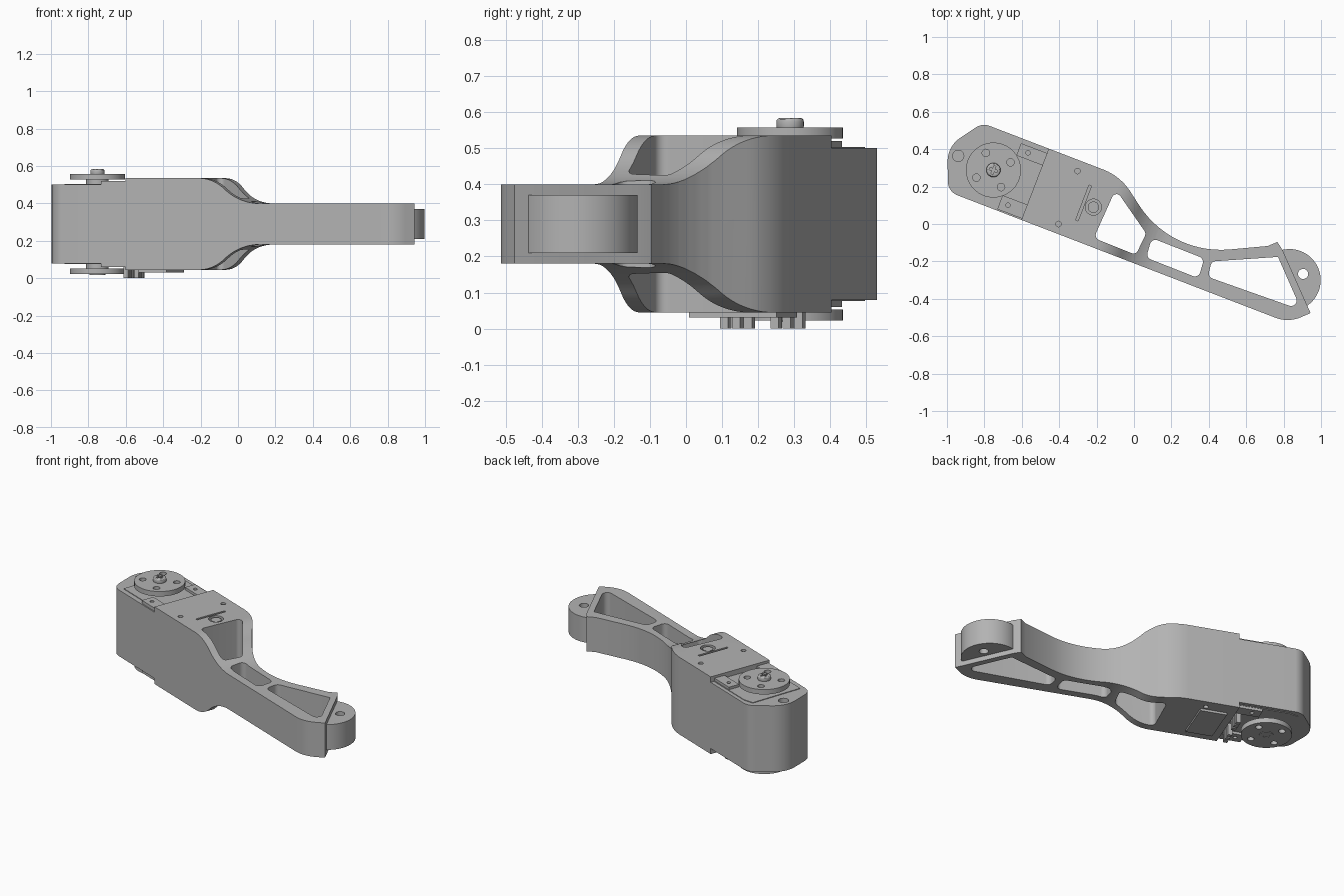
import bpy, bmesh, math
from mathutils import Vector

cube = bpy.data.objects.get("Cube")
if cube:
    bpy.data.objects.remove(cube, do_unlink=True)

TILT = math.radians(-21)   # arm axis relative to x
MID = 0.29                 # mirror height of the whole arm

grey = bpy.data.materials.new("plain grey")
grey.use_nodes = True
COLOUR = (0.45, 0.45, 0.45, 1)
grey.diffuse_color = COLOUR
grey.node_tree.nodes["Principled BSDF"].inputs["Base Color"].default_value = COLOUR


def local(x, y):
    """Turn a plan position into arm coordinates."""
    c, s = math.cos(TILT), math.sin(TILT)
    return x * c + y * s, y * c - x * s


def fillet(corners, steps=10):
    """Round each corner (x, y, radius) of a closed polygon."""
    out = []
    for i, c in enumerate(corners):
        p = Vector(c[:2])
        r = c[2] if len(c) > 2 else 0
        if not r:
            out.append(p)
            continue
        a = (Vector(corners[i - 1][:2]) - p).normalized()
        b = (Vector(corners[(i + 1) % len(corners)][:2]) - p).normalized()
        half = a.angle(b) / 2
        centre = p + (a + b).normalized() * (r / math.sin(half))
        start = p + a * (r / math.tan(half)) - centre
        sweep = math.pi - 2 * half
        if a.x * b.y - a.y * b.x > 0:
            sweep = -sweep
        for k in range(steps + 1):
            t = sweep * k / steps
            out.append(centre + Vector((start.x * math.cos(t) - start.y * math.sin(t),
                                        start.x * math.sin(t) + start.y * math.cos(t))))
    return out


def prism(name, pts, lo, hi, side=False):
    """Extrude a polygon along z, or a (u, z) profile across the arm."""
    bm = bmesh.new()
    base = [bm.verts.new((p[0], lo, p[1]) if side else (p[0], p[1], lo)) for p in pts]
    face = bm.faces.new(base)
    ext = bmesh.ops.extrude_face_region(bm, geom=[face])
    move = (0, hi - lo, 0) if side else (0, 0, hi - lo)
    bmesh.ops.translate(bm, vec=move, verts=[g for g in ext["geom"] if isinstance(g, bmesh.types.BMVert)])
    bmesh.ops.recalc_face_normals(bm, faces=bm.faces)
    mesh = bpy.data.meshes.new(name)
    bm.to_mesh(mesh)
    bm.free()
    mesh.materials.append(grey)
    ob = bpy.data.objects.new(name, mesh)
    bpy.context.collection.objects.link(ob)
    return ob


def circle(u, v, r, n=32):
    return [(u + r * math.cos(2 * math.pi * k / n), v + r * math.sin(2 * math.pi * k / n)) for k in range(n)]


def box(u, v, w, d):
    return [(u - w / 2, v - d / 2), (u + w / 2, v - d / 2), (u + w / 2, v + d / 2), (u - w / 2, v + d / 2)]


def boolean(ob, cutter, operation="DIFFERENCE"):
    mod = ob.modifiers.new("cut", "BOOLEAN")
    mod.operation, mod.object, mod.solver = operation, cutter, "EXACT"
    bpy.context.view_layer.objects.active = ob
    bpy.ops.object.modifier_apply(modifier=mod.name)
    bpy.data.objects.remove(cutter, do_unlink=True)


def finish(ob):
    ob.rotation_euler.z = TILT
    bpy.ops.object.select_all(action="DESELECT")
    ob.select_set(True)
    bpy.context.view_layer.objects.active = ob
    bpy.ops.object.shade_smooth_by_angle(angle=math.radians(30))


# Arm body: plan outline trimmed by the side profile
plan = [(-0.99, -0.195, 0.08), (0.96, -0.197, 0.18), (1.052, -0.106), (0.791, 0.155), (0.75, 0.185),
        (0.709, 0.146), (0.244, -0.0825, 0.52), (-0.16, 0.213, 0.3), (-0.95, 0.213, 0.08), (-1.08, 0.03, 0.15)]
upper = [(-1.3, 0.5), (-0.57, 0.5), (-0.57, 0.535), (-0.069, 0.535, 0.21), (0.0835, 0.4, 0.3), (1.3, 0.4)]
lower = [(c[0], 2 * MID - c[1], *c[2:]) for c in reversed(upper)]
body = prism("arm_body", fillet(plan, 14), -0.1, 0.7)
boolean(body, prism("side_profile", fillet(upper + lower), -0.5, 0.5, side=True), "INTERSECT")

# Lightening windows through the arm
windows = [
    [(-0.098, 0.185, 0.025), (0.065, -0.05, 0.03), (0.01, -0.165, 0.025), (-0.215, -0.075, 0.03)],
    [(0.095, -0.075, 0.03), (0.375, -0.185, 0.03), (0.345, -0.29, 0.03), (0.065, -0.18, 0.03)],
    [(0.415, -0.2, 0.03), (0.77, -0.176, 0.008), (0.895, -0.46, 0.03), (0.395, -0.283, 0.03)],
]
for w in windows:
    boolean(body, prism("window", fillet([(*local(c[0], c[1]), c[2]) for c in w]), -0.2, 0.8))

# Screw holes, end recess, slot and round pocket in the top; screw holes below
holes = [(*local(-0.302, 0.283), 0.015), (*local(-0.404, 0), 0.015)]
for u, v, r in holes:
    boolean(body, prism("screw_hole", circle(u, v, r, 16), 0.48, 0.6))
    boolean(body, prism("screw_hole", circle(u, v, r, 16), 0, 0.1))
boolean(body, prism("end_recess", circle(-1.008, 0.003, 0.03), 0.44, 0.6))
boolean(body, prism("slot", box(-0.292, 0.008, 0.014, 0.2), 0.51, 0.6))
pocket = local(-0.217, 0.09)
boolean(body, prism("round_pocket", circle(*pocket, 0.043), 0.5, 0.6))
finish(body)
finish(prism("pocket_boss", circle(*pocket, 0.03), 0.49, 0.53))

# Hinge lug at the far end
lug_u, lug_v = local(0.832, -0.30)
arc = []
for k in range(33):
    t = math.radians(-57 + 163 * k / 32) - TILT
    arc.append((lug_u + 0.166 * math.cos(t), lug_v + 0.166 * math.sin(t)))
lug = prism("hinge_lug", arc, 0.21, 0.37)
boolean(lug, prism("pin_hole", circle(*local(0.904, -0.267), 0.027, 24), 0, 0.6))
finish(lug)

# Motor end, the same above and below
HUB = -0.805
cover = [(-0.56, -0.165), (-0.93, -0.165), (-0.94, 0.17), (-0.88, 0.19), (-0.56, 0.19)]


def layer(name, pts, z0, z1, top):
    lo, hi = (z0, z1) if top else (2 * MID - z1, 2 * MID - z0)
    return prism(name, pts, lo, hi)


for top in (True, False):
    end = "top" if top else "bottom"
    finish(layer(end + "_motor_cover", cover, 0.49, 0.504, top))
    finish(layer(end + "_motor_neck", circle(HUB, 0, 0.06), 0.49, 0.54, top))
    for side, v, w, d in (("back", 0.152, 0.165, 0.07), ("front", -0.148, 0.15, 0.08)):
        tab = layer(f"{end}_{side}_tab", box(-0.636, v, w, d), 0.49, 0.52, top)
        boolean(tab, layer("tab_hole", circle(-0.665, v, 0.012, 16), 0.505, 0.6, top))
        finish(tab)
    # Round horn with four holes
    horn = layer(end + "_horn", circle(HUB, 0, 0.147, 64), 0.527, 0.558, top)
    for k in range(4):
        t = math.radians(114 + 90 * k) - TILT
        boolean(horn, layer("horn_hole", circle(HUB + 0.1 * math.cos(t), 0.1 * math.sin(t), 0.02, 20), 0.4, 0.7, top))
    finish(horn)

# Centre screw with a cross recess, and the plain bearing cap below
screw = prism("centre_screw", circle(HUB, 0, 0.038), 0.55, 0.584)
bevel = screw.modifiers.new("rounded", "BEVEL")
bevel.width, bevel.segments = 0.01, 3
bevel.limit_method, bevel.angle_limit = "ANGLE", math.radians(60)
bpy.context.view_layer.objects.active = screw
bpy.ops.object.modifier_apply(modifier=bevel.name)
for w, d in ((0.045, 0.012), (0.012, 0.045)):
    boolean(screw, prism("cross", box(HUB, 0, w, d), 0.565, 0.6))
finish(screw)
cap = prism("bearing_cap", circle(HUB, 0, 0.042), 0.018, 0.05)
boolean(cap, prism("cap_hole", circle(HUB, 0, 0.02), 0, 0.03))
finish(cap)

# Underside plate and two rows of connector pins
finish(prism("underside_plate", box(-0.44, 0, 0.16, 0.26), 0.031, 0.05))
for group in (-0.075, 0.075):
    for k in (-1, 0, 1):
        finish(prism("connector_pin", box(-0.595, group + 0.035 * k, 0.026, 0.024), 0, 0.09))
